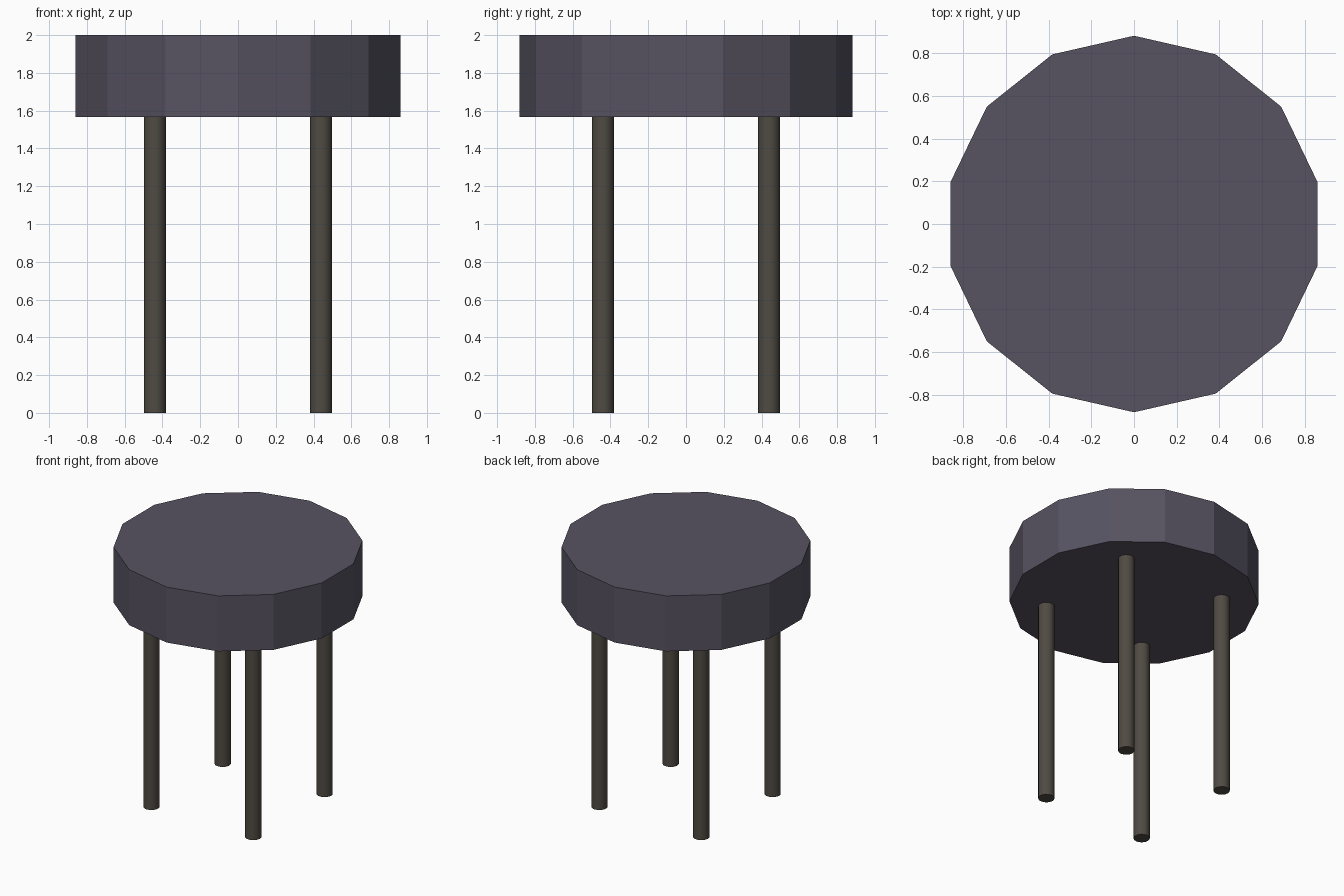
import bpy
import math

if "Cube" in bpy.data.objects:
    bpy.data.objects.remove(bpy.data.objects["Cube"])


def material(name, colour):
    m = bpy.data.materials.new(name)
    m.diffuse_color = (*colour, 1.0)
    m.use_nodes = True
    m.node_tree.nodes["Principled BSDF"].inputs["Base Color"].default_value = m.diffuse_color
    return m


def cylinder(name, sides, radius, x, y, z0, z1, mat, turn=0.0):
    bpy.ops.mesh.primitive_cylinder_add(
        vertices=sides, radius=radius, depth=z1 - z0,
        location=(x, y, (z0 + z1) / 2), rotation=(0, 0, turn))
    ob = bpy.context.object
    ob.name = name
    ob.data.materials.append(mat)
    return ob


cushion = material("dark purple grey", (0.095, 0.086, 0.120))
wood = material("dark brown grey", (0.080, 0.070, 0.056))

# Thick fourteen-sided seat, one corner pointing to the back
cylinder("seat", 14, 0.882, 0, 0, 1.567, 2.0, cushion)

# Four straight round legs
for row, y in (("front", -0.44), ("back", 0.44)):
    for side, x in (("left", -0.44), ("right", 0.44)):
        leg = cylinder(f"{row}_{side}_leg", 16, 0.058, x, y, 0, 1.567, wood)
        bpy.ops.object.shade_smooth_by_angle(angle=math.radians(30))
